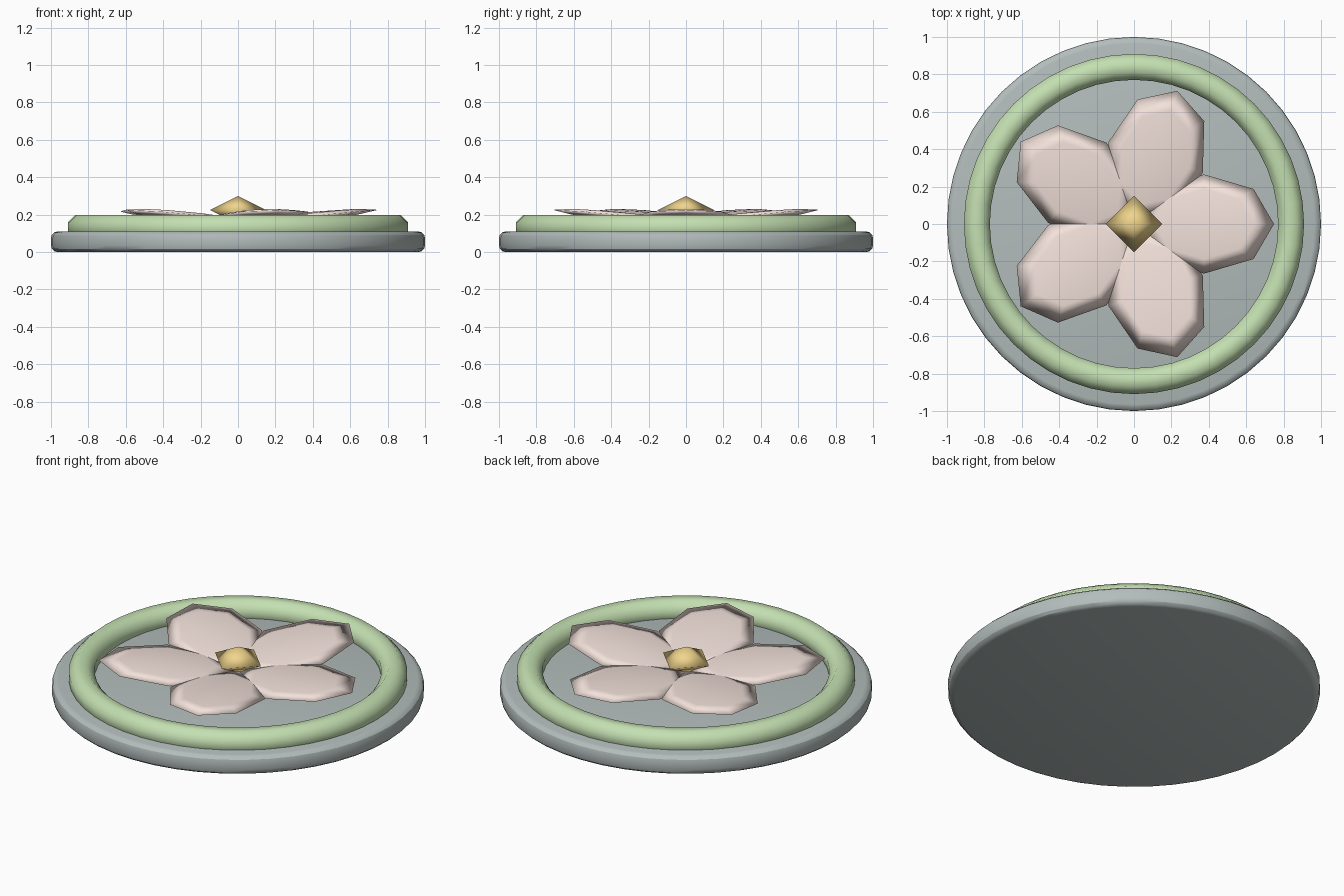
import bpy, bmesh, math
from mathutils import Matrix

if "Cube" in bpy.data.objects:
    bpy.data.objects.remove(bpy.data.objects["Cube"])


def material(name, color):
    m = bpy.data.materials.new(name)
    m.diffuse_color = color
    m.use_nodes = True
    m.node_tree.nodes["Principled BSDF"].inputs["Base Color"].default_value = m.diffuse_color
    return m


def make(name, bm, mat, angle=None):
    bmesh.ops.recalc_face_normals(bm, faces=bm.faces)
    me = bpy.data.meshes.new(name)
    bm.to_mesh(me)
    bm.free()
    ob = bpy.data.objects.new(name, me)
    bpy.context.collection.objects.link(ob)
    if mat:
        me.materials.append(mat)
    bpy.ops.object.select_all(action='DESELECT')
    ob.select_set(True)
    bpy.context.view_layer.objects.active = ob
    if angle is None:
        bpy.ops.object.shade_smooth()
    else:
        bpy.ops.object.shade_smooth_by_angle(angle=math.radians(angle))
    return ob


stone = material("stone", (0.45, 0.51, 0.50, 1))
green = material("green", (0.55, 0.74, 0.44, 1))
pink = material("pink", (0.90, 0.76, 0.71, 1))
gold = material("gold", (0.87, 0.66, 0.26, 1))

# round base disc with softened rims
bm = bmesh.new()
bmesh.ops.create_cone(bm, cap_ends=True, segments=48, radius1=1, radius2=1, depth=0.11,
                      matrix=Matrix.Translation((0, 0, 0.055)))
rim = [e for e in bm.edges if abs(e.verts[0].co.z - e.verts[1].co.z) < 1e-5]
bmesh.ops.bevel(bm, geom=rim, offset=0.035, segments=3, profile=0.5, affect='EDGES')
make("base_disc", bm, stone, 30)

# raised ring, octagonal in section
bm = bmesh.new()
SEG, SIDES = 48, 8
rows = []
for i in range(SEG):
    a = 2 * math.pi * i / SEG
    row = []
    for j in range(SIDES):
        b = 2 * math.pi * (j + 0.5) / SIDES
        r = 0.84 + 0.075 * math.cos(b)
        row.append(bm.verts.new((r * math.cos(a), r * math.sin(a), 0.13 + 0.075 * math.sin(b))))
    rows.append(row)
for i in range(SEG):
    p, q = rows[i], rows[(i + 1) % SEG]
    for j in range(SIDES):
        k = (j + 1) % SIDES
        bm.faces.new((p[j], q[j], q[k], p[k]))
make("rim_ring", bm, green)

# five flattened petals, tips tilted up
for i in range(5):
    bm = bmesh.new()
    mat = (Matrix.Rotation(math.radians(72 * i), 4, 'Z')
           @ Matrix.Translation((0.375, 0, 0.192))
           @ Matrix.Rotation(-0.09, 4, 'Y')
           @ Matrix.Diagonal((0.375, 0.265, 0.022, 1)))
    bmesh.ops.create_uvsphere(bm, u_segments=8, v_segments=4, radius=1, matrix=mat)
    make(f"petal_{i + 1}", bm, pink)

# four-sided flower centre
bm = bmesh.new()
bmesh.ops.create_uvsphere(bm, u_segments=4, v_segments=2, radius=1,
                          matrix=Matrix.Translation((0, 0, 0.225)) @ Matrix.Diagonal((0.15, 0.15, 0.075, 1)))
make("flower_centre", bm, gold)
